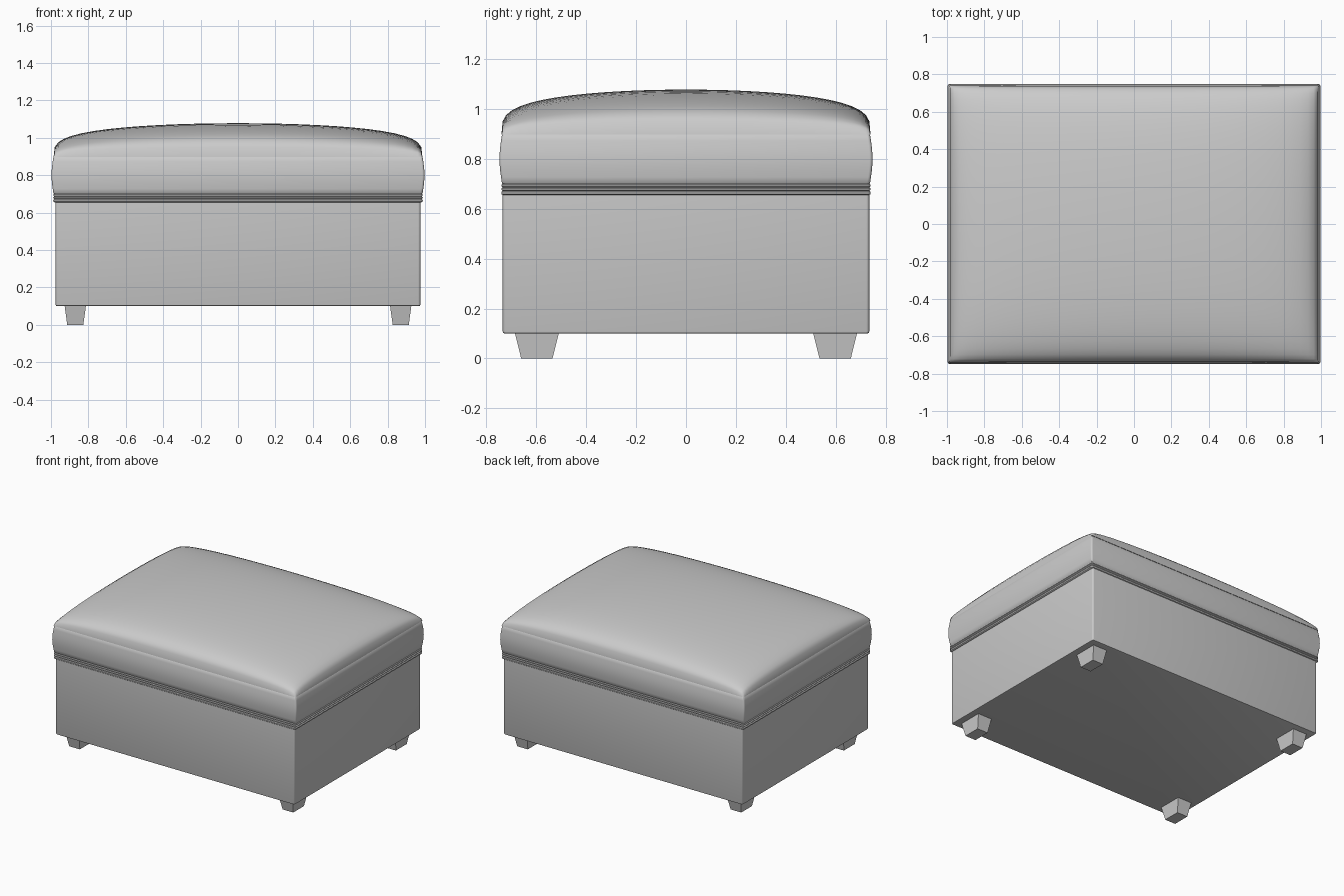
import bpy, bmesh, math

if "Cube" in bpy.data.objects:
    bpy.data.objects.remove(bpy.data.objects["Cube"])


def finish(name, bm, angle=40):
    bmesh.ops.recalc_face_normals(bm, faces=bm.faces)
    mesh = bpy.data.meshes.new(name)
    bm.to_mesh(mesh)
    bm.free()
    ob = bpy.data.objects.new(name, mesh)
    bpy.context.collection.objects.link(ob)
    bpy.ops.object.select_all(action='DESELECT')
    ob.select_set(True)
    bpy.context.view_layer.objects.active = ob
    bpy.ops.object.shade_smooth_by_angle(angle=math.radians(angle))
    return ob


def rounded_rect(hx, hy, r, steps=4):
    pts = []
    for k, (sx, sy) in enumerate([(1, 1), (-1, 1), (-1, -1), (1, -1)]):
        for i in range(steps + 1):
            a = math.pi / 2 * (k + i / steps)
            pts.append((sx * (hx - r) + r * math.cos(a), sy * (hy - r) + r * math.sin(a)))
    return pts


def loft(name, hx, hy, profile, r=0.012):
    """Stack rounded rectangles; profile holds (outward offset, z)."""
    bm = bmesh.new()
    rings = [[bm.verts.new((x, y, z)) for x, y in rounded_rect(hx + d, hy + d, r)]
             for d, z in profile]
    n = len(rings[0])
    for a, b in zip(rings, rings[1:]):
        for i in range(n):
            bm.faces.new((a[i], a[(i + 1) % n], b[(i + 1) % n], b[i]))
    bm.faces.new(rings[0])
    bm.faces.new(rings[-1])
    return finish(name, bm)


# Storage box
loft("box_body", 0.975, 0.735,
     [(-0.008, 0.10), (-0.002, 0.102), (0, 0.108), (0, 0.67)])

# Layered welt along the lower edge of the lid
welt = []
for z0, z1 in [(0.655, 0.672), (0.672, 0.686), (0.686, 0.70)]:
    welt += [(-0.005, z0), (0, z0 + 0.004), (0.001, z1 - 0.004), (-0.004, z1 - 0.0005)]
loft("lid_welt", 0.987, 0.740, welt)

# Slightly bulging side band of the lid
band = [(-0.004, 0.699)]
for i in range(9):
    t = i / 8
    band.append((0.010 * math.sin(math.pi * t), 0.703 + 0.194 * t))
band.append((-0.004, 0.901))
loft("lid_band", 0.987, 0.738, band)

# Domed cushion top, grid packed towards the rim
N = 28
bm = bmesh.new()
ts = [math.pi / 2 * (2 * i / N - 1) for i in range(N + 1)]
crown = [max(0.0, math.cos(t)) ** 0.56 for t in ts]
grid = [[bm.verts.new((0.986 * math.sin(u), 0.740 * math.sin(v),
                       0.898 + 0.18 * crown[i] * crown[j]))
         for j, v in enumerate(ts)] for i, u in enumerate(ts)]
for i in range(N):
    for j in range(N):
        bm.faces.new((grid[i][j], grid[i + 1][j], grid[i + 1][j + 1], grid[i][j + 1]))
finish("cushion_top", bm, 50)

# Four tapered feet
for sx, side in ((-1, "left"), (1, "right")):
    for sy, end in ((-1, "front"), (1, "back")):
        bm = bmesh.new()
        bmesh.ops.create_cube(bm, size=1)
        for v in bm.verts:
            top = v.co.z > 0
            v.co.x = sx * 0.87 + v.co.x * (0.114 if top else 0.086)
            v.co.y = sy * 0.598 + v.co.y * (0.176 if top else 0.126)
            v.co.z = 0.102 if top else 0.0
        finish(f"{end}_{side}_foot", bm, 30)
